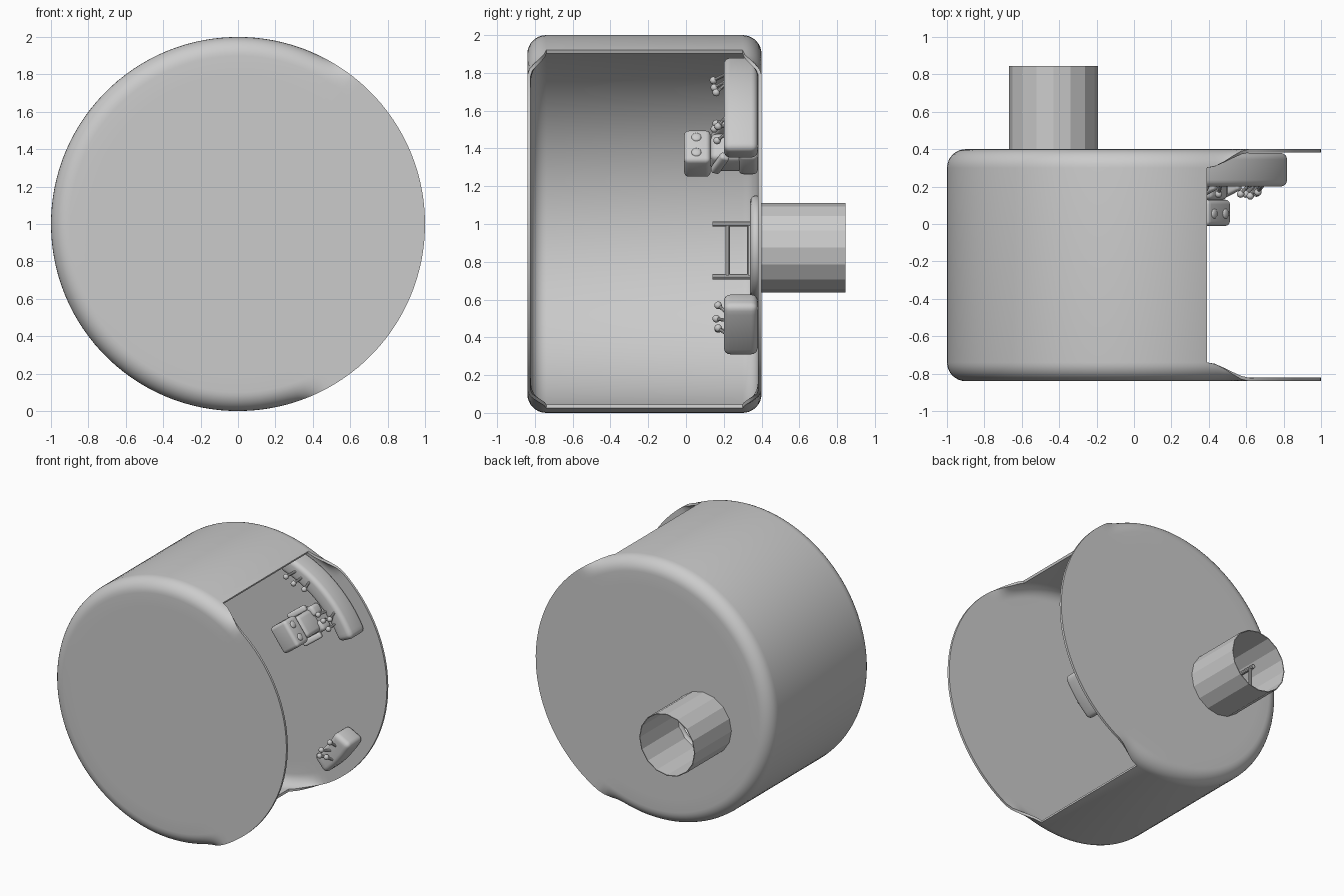
import bpy, bmesh, math
from mathutils import Matrix, Vector

if "Cube" in bpy.data.objects:
    bpy.data.objects.remove(bpy.data.objects["Cube"])

Y0, Y1, FILLET = -0.84, 0.40, 0.10      # drum front, back, edge radius
FLOOR = 0.38                            # inside face of the back plate
HATCH = Vector((-0.43, 0.0, 0.875))     # access tube centre


def polar(r, deg, y):
    a = math.radians(deg)
    return Vector((r * math.cos(a), y, 1 + r * math.sin(a)))


def make(name, bm, smooth=True, bevel=0, angle=35):
    me = bpy.data.meshes.new(name)
    bm.to_mesh(me)
    bm.free()
    ob = bpy.data.objects.new(name, me)
    bpy.context.collection.objects.link(ob)
    bpy.ops.object.select_all(action='DESELECT')
    ob.select_set(True)
    bpy.context.view_layer.objects.active = ob
    if bevel:
        m = ob.modifiers.new("round", 'BEVEL')
        m.width, m.segments, m.limit_method = bevel, 4, 'ANGLE'
        m.angle_limit = math.radians(40)
        bpy.ops.object.modifier_apply(modifier=m.name)
    if smooth:
        bpy.ops.object.shade_smooth_by_angle(angle=math.radians(angle))
    return ob


def apply(ob, kind, **props):
    m = ob.modifiers.new(kind, kind)
    for k, v in props.items():
        setattr(m, k, v)
    bpy.context.view_layer.objects.active = ob
    bpy.ops.object.modifier_apply(modifier=m.name)


def rod(bm, a, b, r, seg=10):
    d = b - a
    mat = Matrix.Translation((a + b) / 2) @ d.to_track_quat('Z', 'Y').to_matrix().to_4x4()
    bmesh.ops.create_cone(bm, cap_ends=True, segments=seg, radius1=r, radius2=r,
                          depth=d.length, matrix=mat)


# Drum shell: round edge where the wall is closed, easing to flat plates at the opening
A, B = 67, 283                          # closed wall runs from A to B degrees
NC, NO, NF = 72, 48, 8
angles = [(A + (B - A) * i / NC, 0, True) for i in range(NC)]
for i in range(NO):
    d = min(i, NO - i) / 5
    t = min(d, 1)
    angles.append((B + (360 + A - B) * i / NO, t * t * (3 - 2 * t), False))


def profile(t):
    half = []
    for k in range(NF + 1):
        a = k / NF * math.pi / 2
        r = 1 - FILLET + FILLET * math.sin(a)
        h = FILLET * (1 - math.cos(a))
        half.append((r + t * (1 - FILLET + FILLET * k / NF - r), h * (1 - t)))
    inner = [(0.5, 0), (0.8, 0)]
    front = [(r, Y0 + h) for r, h in inner + half]
    back = [(r, Y1 - h) for r, h in inner + half]
    return front + back[::-1]


bm = bmesh.new()
rows = [[bm.verts.new(polar(r, ang, y)) for r, y in profile(t)] for ang, t, _ in angles]
mid = len(rows[0]) // 2 - 1             # strip index of the straight side wall
for i, row in enumerate(rows):
    nxt = rows[(i + 1) % len(rows)]
    for k in range(len(row) - 1):
        if k != mid or angles[i][2]:
            bm.faces.new((row[k], row[k + 1], nxt[k + 1], nxt[k]))
front_cap = bm.faces.new([r[0] for r in rows])
bm.faces.new([r[-1] for r in rows])
bmesh.ops.recalc_face_normals(bm, faces=bm.faces)
front_cap.normal_update()
if front_cap.normal.y > 0:
    bmesh.ops.reverse_faces(bm, faces=bm.faces)
drum = make("drum_shell", bm, smooth=False)
apply(drum, 'SOLIDIFY', thickness=0.018, offset=-1)

# Hatch hole through the back plate
bm = bmesh.new()
rod(bm, HATCH + Vector((0, 0.2, 0)), HATCH + Vector((0, 0.6, 0)), 0.232, 32)
cutter = make("hatch_cutter", bm, smooth=False)
cutter.hide_render = True
apply(drum, 'BOOLEAN', object=cutter, operation='DIFFERENCE', solver='EXACT')
bpy.data.objects.remove(cutter)
bpy.ops.object.select_all(action='DESELECT')
drum.select_set(True)
bpy.context.view_layer.objects.active = drum
bpy.ops.object.shade_smooth_by_angle(angle=math.radians(35))

# Faceted open access tube
bm = bmesh.new()
bmesh.ops.create_cone(bm, cap_ends=False, segments=16, radius1=0.237, radius2=0.237, depth=0.49,
                      matrix=Matrix.Translation(HATCH + Vector((0, 0.6, 0))) @ Matrix.Rotation(math.pi / 2, 4, 'X'))
tube = make("access_tube", bm, smooth=False)
apply(tube, 'SOLIDIFY', thickness=0.006, offset=-1)

# Rounded collar around the hatch
bpy.ops.mesh.primitive_torus_add(major_radius=0.247, minor_radius=0.03, major_segments=48, minor_segments=12,
                                 location=HATCH + Vector((0, 0.37, 0)), rotation=(math.pi / 2, 0, 0))
bpy.context.object.name = "hatch_collar"
bpy.ops.object.shade_smooth()

# Ladder along the left side of the tube
bm = bmesh.new()
for z in (0.72, 1.0):
    rod(bm, Vector((-0.59, 0.14, z)), Vector((-0.59, 0.6, z)), 0.014)
for i in range(4):
    y = 0.22 + 0.115 * i
    rod(bm, Vector((-0.59, y, 0.72)), Vector((-0.59, y, 1.0)), 0.012)
make("ladder", bm)


# Curved consoles standing on the back plate
def console(name, r0, r1, a0, a1, n):
    bm = bmesh.new()
    rings = []
    for i in range(n + 1):
        a = a0 + (a1 - a0) * i / n
        rings.append([bm.verts.new(polar(r, a, y)) for r, y in
                      ((r0, 0.2), (r1, 0.2), (r1, FLOOR), (r0, FLOOR))])
    for p, q in zip(rings, rings[1:]):
        for k in range(4):
            bm.faces.new((p[k], p[(k + 1) % 4], q[(k + 1) % 4], q[k]))
    bm.faces.new(rings[0])
    bm.faces.new(rings[-1])
    bmesh.ops.recalc_face_normals(bm, faces=bm.faces)
    make(name, bm, bevel=0.035)


console("upper_console", 0.79, 0.92, 25.5, 75, 14)
console("lower_console", 0.77, 0.92, -50, -28, 6)


# Ball-topped levers leaning in from each console
def levers(name, items):
    bm = bmesh.new()
    for ang, tip_ang, r, y in items:
        tip = polar(r, tip_ang, y)
        rod(bm, polar(r + 0.05, ang, 0.215), tip, 0.009)
        bmesh.ops.create_uvsphere(bm, u_segments=14, v_segments=8, radius=0.02,
                                  matrix=Matrix.Translation(tip))
    make(name, bm)


levers("upper_levers", [(66, 68, 0.82, 0.145), (62, 63, 0.81, 0.15), (58, 57, 0.83, 0.16)])
levers("middle_levers", [(42, 43, 0.78, 0.16), (38, 39, 0.80, 0.15), (35, 34, 0.79, 0.165),
                         (40, 38, 0.84, 0.17)])
levers("lower_levers", [(-42, -44, 0.80, 0.17), (-38, -40, 0.78, 0.16), (-34, -33, 0.79, 0.17),
                        (-41, -41, 0.84, 0.17)])

# Robot standing on the back plate, facing the upper console
side, fwd, up = Vector((0.6, 0, -0.8)), Vector((0.8, 0, 0.6)), Vector((0, -1, 0))
frame = Matrix((side, fwd, up)).transposed().to_4x4()
frame.translation = Vector((0.396, FLOOR, 1.372))


def block(name, loc, size, bevel, tilt=0):
    bm = bmesh.new()
    bmesh.ops.create_cube(bm, size=1, matrix=frame @ Matrix.Translation(loc)
                          @ Matrix.Rotation(tilt, 4, 'X') @ Matrix.Diagonal((*size, 1)))
    make(name, bm, bevel=bevel)


block("robot_head", (0, 0, 0.32), (0.21, 0.16, 0.14), 0.025)
block("robot_body", (0, 0.01, 0.155), (0.17, 0.14, 0.19), 0.03)
for s, tag in ((-1, "left"), (1, "right")):
    block(f"robot_{tag}_arm", (s * 0.108, 0.06, 0.2), (0.045, 0.15, 0.05), 0.015, -0.4)
    block(f"robot_{tag}_foot", (s * 0.06, 0.02, 0.05), (0.08, 0.17, 0.1), 0.025)
    bm = bmesh.new()
    bmesh.ops.create_uvsphere(bm, u_segments=16, v_segments=10, radius=0.026,
                              matrix=frame @ Matrix.Translation((s * 0.05, 0.08, 0.325))
                              @ Matrix.Diagonal((1, 0.4, 1, 1)))
    make(f"robot_{tag}_eye", bm)
